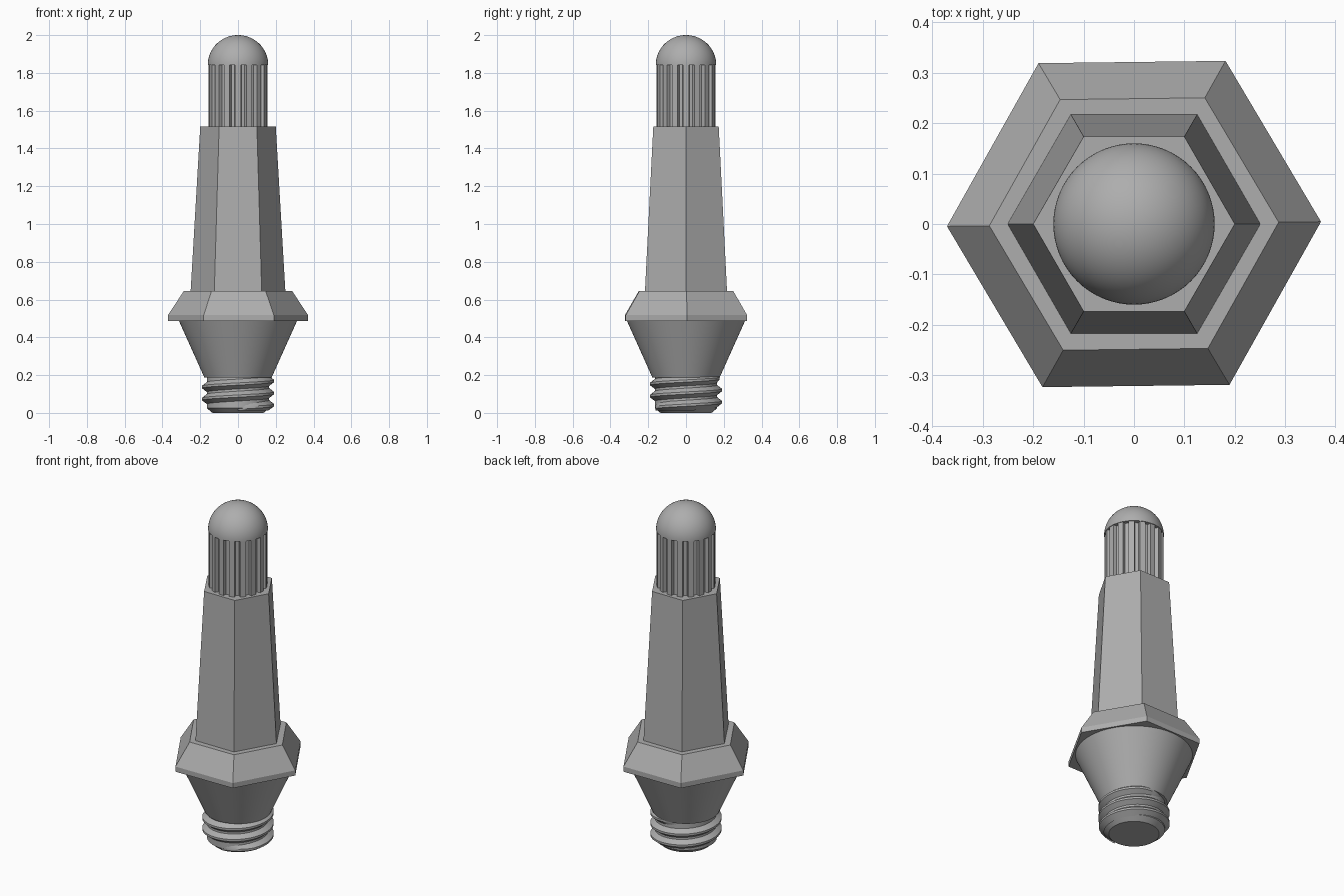
import bpy, bmesh, math
from math import pi, sin, cos

cube = bpy.data.objects.get("Cube")
if cube:
    bpy.data.objects.remove(cube)

steel = bpy.data.materials.new("steel_grey")
steel.use_nodes = True
GREY = (0.42, 0.42, 0.42, 1)
steel.diffuse_color = GREY
steel.node_tree.nodes["Principled BSDF"].inputs["Base Color"].default_value = GREY


def finish(name, bm, smooth=False):
    bmesh.ops.recalc_face_normals(bm, faces=bm.faces)
    mesh = bpy.data.meshes.new(name)
    bm.to_mesh(mesh)
    bm.free()
    mesh.materials.append(steel)
    obj = bpy.data.objects.new(name, mesh)
    bpy.context.collection.objects.link(obj)
    if smooth:
        bpy.ops.object.select_all(action='DESELECT')
        obj.select_set(True)
        bpy.context.view_layer.objects.active = obj
        bpy.ops.object.shade_smooth_by_angle(angle=math.radians(30))
    return obj


def loft(name, profile, sides, turn=0.0, smooth=False):
    """Stack regular polygons given as (radius, height) and cap both ends."""
    bm = bmesh.new()
    rings = [[bm.verts.new((r * cos(turn + 2 * pi * i / sides),
                            r * sin(turn + 2 * pi * i / sides), z))
              for i in range(sides)] for r, z in profile]
    for low, high in zip(rings, rings[1:]):
        for i in range(sides):
            k = (i + 1) % sides
            bm.faces.new((low[i], low[k], high[k], high[i]))
    bm.faces.new(rings[0])
    bm.faces.new(rings[-1])
    return finish(name, bm, smooth)


# Threaded stub: plain core with a chamfered foot
loft("screw_core", [(0.135, 0), (0.165, 0.025), (0.165, 0.2)], 64, smooth=True)

# Helical thread ridge, fading out at both ends
PITCH, TURNS, STEPS = 0.064, 2.6, 48
bm = bmesh.new()
previous = None
count = int(TURNS * STEPS)
for s in range(count + 1):
    a = 2 * pi * s / STEPS - pi / 2
    z = 0.025 + PITCH * s / STEPS
    fade = min(1, s / 8, (count - s) / 8)
    crest = 0.16 + 0.031 * fade
    section = [bm.verts.new((r * cos(a), r * sin(a), max(z + dz, 0.012)))
               for r, dz in ((0.16, -0.03), (crest, -0.006),
                             (crest, 0.006), (0.16, 0.03))]
    if previous:
        for j in range(3):
            bm.faces.new((previous[j], section[j], section[j + 1], previous[j + 1]))
    previous = section
finish("screw_thread", bm, smooth=True)

# Round cone, hexagonal flange and tapered hexagonal post
loft("lower_cone", [(0.178, 0.187), (0.314, 0.49)], 96, smooth=True)
loft("hex_flange", [(0.371, 0.487), (0.371, 0.517), (0.287, 0.645)], 6, math.radians(0.7))
loft("hex_post", [(0.251, 0.64), (0.2, 1.515)], 6)

# Splined neck: alternate ridges and grooves around an extruded outline
RIDGES = 16
bm = bmesh.new()
outline = []
for i in range(RIDGES):
    a = 2 * pi * i / RIDGES
    for r, offset in ((0.157, -0.1), (0.157, 0.1), (0.137, 0.13), (0.137, 0.26)):
        outline.append(bm.verts.new((r * cos(a + offset), r * sin(a + offset), 1.51)))
base = bm.faces.new(outline)
top = bmesh.ops.extrude_face_region(bm, geom=[base])
bmesh.ops.translate(bm, vec=(0, 0, 0.337),
                    verts=[v for v in top["geom"] if isinstance(v, bmesh.types.BMVert)])
finish("splined_neck", bm)

# Domed tip
dome = [(0.16 * cos(t * pi / 48), 1.843 + 0.157 * sin(t * pi / 48)) for t in range(24)]
loft("dome_tip", dome + [(0.001, 2.0)], 64, smooth=True)
